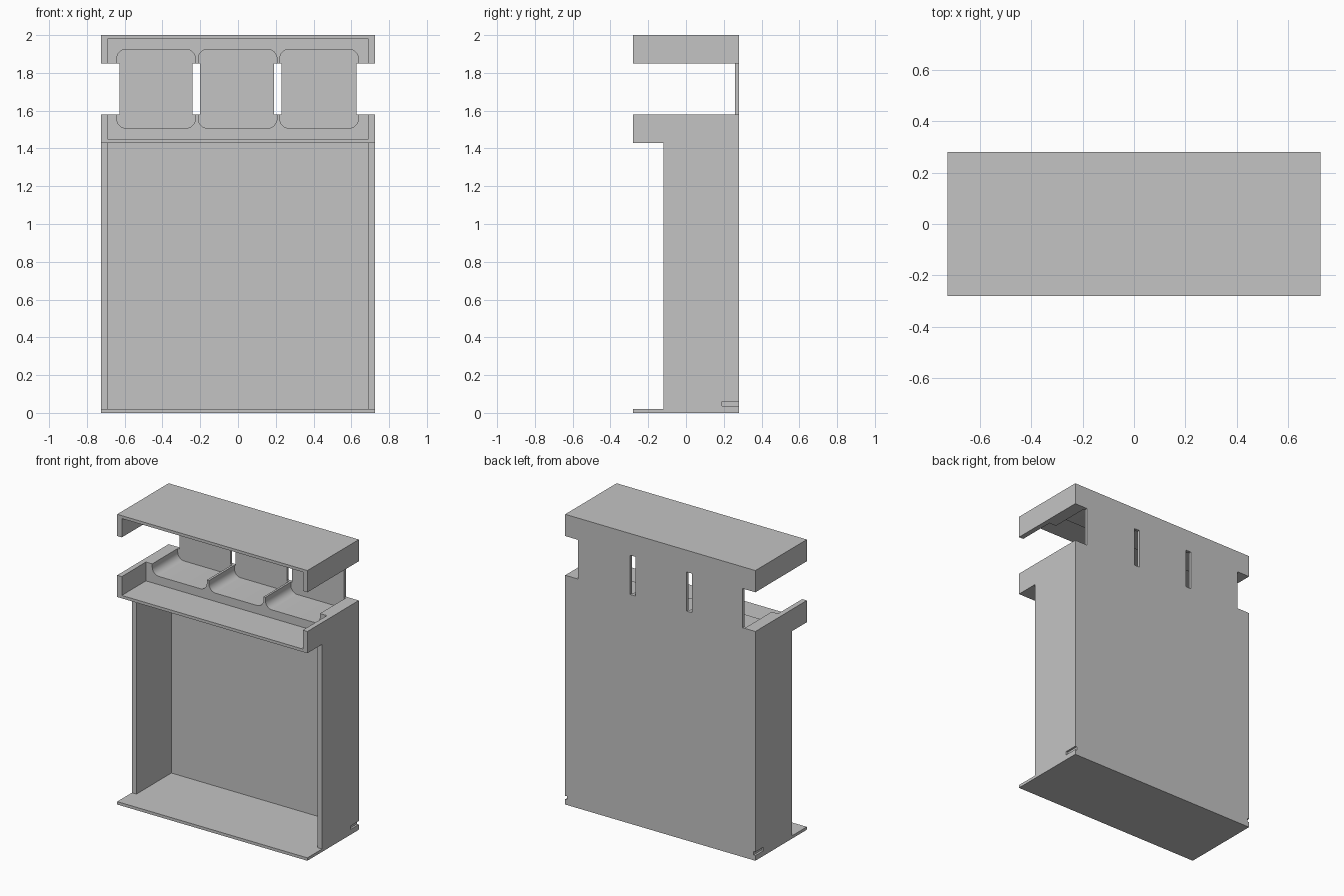
import bpy, bmesh, math
from mathutils import Vector

cube = bpy.data.objects.get("Cube")
if cube:
    bpy.data.objects.remove(cube, do_unlink=True)

grey = bpy.data.materials.new("light_grey")
grey.use_nodes = True
colour = (0.55, 0.55, 0.55, 1)
grey.diffuse_color = colour
grey.node_tree.nodes["Principled BSDF"].inputs["Base Color"].default_value = colour

# Overall dimensions
W, D, H = 0.725, 0.28, 2.0          # half width, half depth, height
WALL, SKIN = 0.035, 0.02            # side walls, thin panels
INNER, BACK = W - WALL, D - SKIN
BODY_Y = -0.12                      # front of the lower body
TRAY, RIM, CAP = 1.43, 1.58, 1.85   # tray underside, tray rim, cap rim


def finish(name, bm):
    bmesh.ops.recalc_face_normals(bm, faces=bm.faces)
    mesh = bpy.data.meshes.new(name)
    bm.to_mesh(mesh)
    bm.free()
    mesh.materials.append(grey)
    obj = bpy.data.objects.new(name, mesh)
    bpy.context.collection.objects.link(obj)
    return obj


def prism(name, points, start, end, axis):
    """Extrude a profile: (y, z) along x, or (x, z) along y."""
    bm = bmesh.new()
    if axis == "x":
        verts = [bm.verts.new((start, p, q)) for p, q in points]
        step = Vector((end - start, 0, 0))
    else:
        verts = [bm.verts.new((p, start, q)) for p, q in points]
        step = Vector((0, end - start, 0))
    face = bm.faces.new(verts)
    grown = bmesh.ops.extrude_face_region(bm, geom=[face])
    moved = [g for g in grown["geom"] if isinstance(g, bmesh.types.BMVert)]
    bmesh.ops.translate(bm, verts=moved, vec=step)
    return finish(name, bm)


def box(name, x0, x1, y0, y1, z0, z1):
    return prism(name, [(x0, z0), (x1, z0), (x1, z1), (x0, z1)], y0, y1, "y")


# Horizontal panels
box("base_plate", -W, W, -D, D, 0, SKIN)
box("top_plate", -W, W, -D, D, H - SKIN, H)
box("tray_floor", -INNER, INNER, -D, BACK, TRAY, TRAY + SKIN)

# Back panel, with open slots between three upright strips
box("back_panel", -INNER, INNER, BACK, D, SKIN, RIM)
box("cap_back", -INNER, INNER, BACK, D, CAP, H - SKIN)
for i, (a, b) in enumerate([(-0.627, -0.24), (-0.2, 0.19), (0.23, 0.627)]):
    box(f"back_strip_{i + 1}", a, b, BACK, D, RIM, CAP)

# Side walls with a small catch groove low at the back
side = [(BODY_Y, SKIN), (D, SKIN), (D, RIM), (-D, RIM), (-D, TRAY), (BODY_Y, TRAY)]
for s, label in ((1, "left"), (-1, "right")):
    wall = prism(f"{label}_side_wall", side, s * INNER, s * W, "x")
    cutter = box("groove_cutter", s * W - 0.014, s * W + 0.014, 0.19, D + 0.1, 0.036, 0.06)
    cutter.hide_render = True
    cut = wall.modifiers.new("groove", "BOOLEAN")
    cut.operation, cut.object, cut.solver = "DIFFERENCE", cutter, "EXACT"
    bpy.ops.object.select_all(action="DESELECT")
    bpy.context.view_layer.objects.active = wall
    wall.select_set(True)
    bpy.ops.object.modifier_apply(modifier=cut.name)
    bpy.data.objects.remove(cutter, do_unlink=True)
    x0, x1 = sorted((s * INNER, s * W))
    box(f"{label}_cap_side", x0, x1, -D, D, CAP, H - SKIN)


# Holders: blocks with three round-cornered pockets
def holder_profile(rim, floor, outer):
    up = 1 if rim > floor else -1
    r = 0.05
    pts = [(-INNER, outer), (-INNER, rim)]
    for centre in (-0.434, -0.002, 0.429):
        a, b = centre - 0.208, centre + 0.208
        pts.append((a, rim))
        for k in range(9):
            t = k / 8 * math.pi / 2
            pts.append((a + r - r * math.cos(t), floor + up * r * (1 - math.sin(t))))
        for k in range(9):
            t = k / 8 * math.pi / 2
            pts.append((b - r + r * math.sin(t), floor + up * r * (1 - math.cos(t))))
        pts.append((b, rim))
    return pts + [(INNER, rim), (INNER, outer)]


for name, rim, floor, outer in (("lower_holder", RIM, 1.507, TRAY + SKIN),
                                ("upper_holder", CAP, 1.925, H - SKIN)):
    holder = prism(name, holder_profile(rim, floor, outer), -0.017, BACK, "y")
    bpy.ops.object.select_all(action="DESELECT")
    bpy.context.view_layer.objects.active = holder
    holder.select_set(True)
    bpy.ops.object.shade_smooth_by_angle(angle=math.radians(30))
